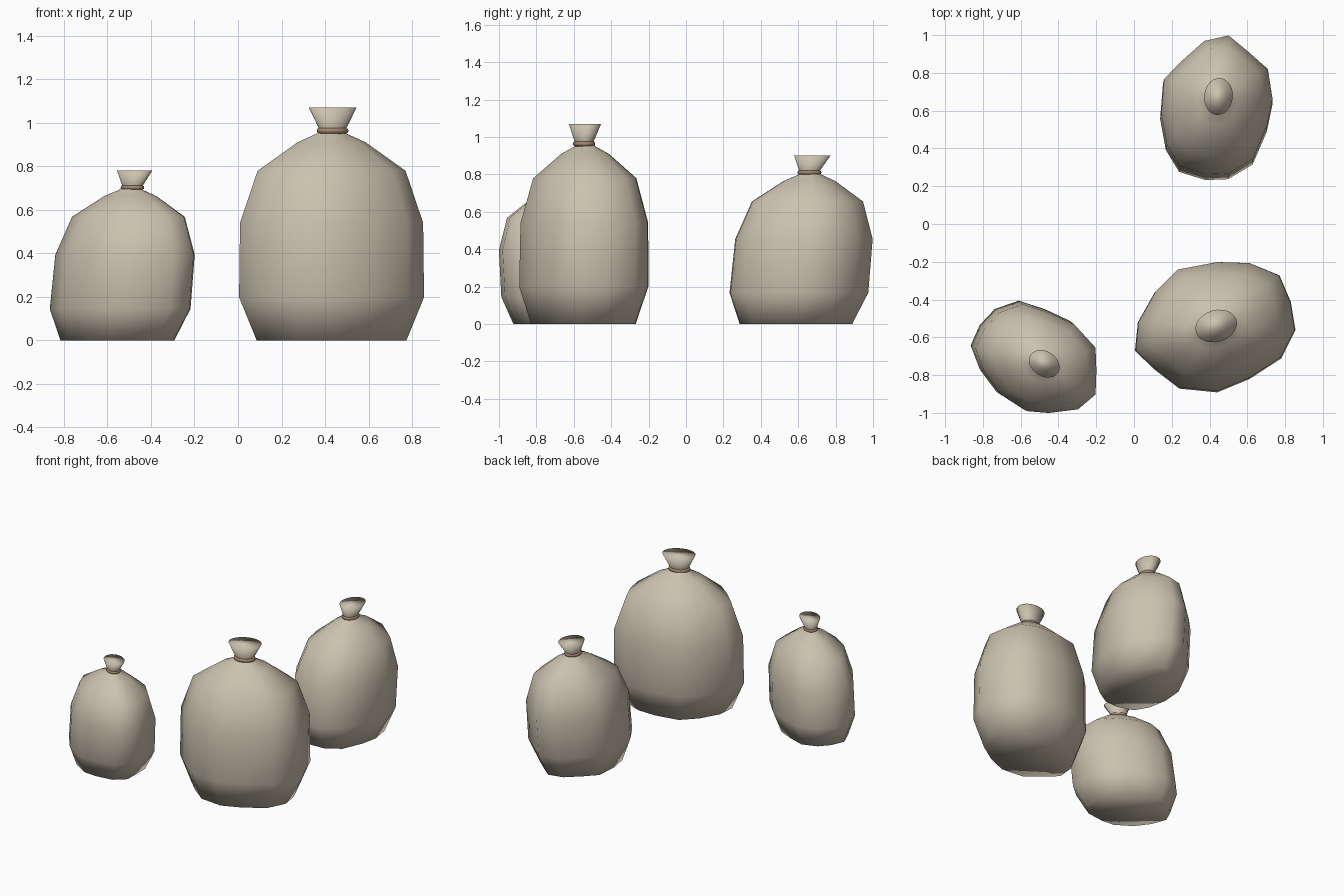
import bpy, bmesh
from math import cos, sin, tau, radians
from mathutils import Vector

if "Cube" in bpy.data.objects:
    bpy.data.objects.remove(bpy.data.objects["Cube"])


def material(name, col):
    m = bpy.data.materials.new(name)
    m.diffuse_color = (*col, 1)
    m.use_nodes = True
    m.node_tree.nodes["Principled BSDF"].inputs["Base Color"].default_value = m.diffuse_color
    return m


CLOTH = material("cloth", (0.60, 0.54, 0.43))
CORD = material("cord", (0.36, 0.24, 0.16))


def loft(name, rings, mat, closed=False):
    """Skin a stack of rings; cap the ends, or join last to first if closed."""
    bm = bmesh.new()
    vs = [[bm.verts.new(p) for p in r] for r in rings]
    n = len(vs[0])
    pairs = list(zip(vs, vs[1:])) + ([(vs[-1], vs[0])] if closed else [])
    for a, b in pairs:
        for i in range(n):
            j = (i + 1) % n
            bm.faces.new((a[i], a[j], b[j], b[i]))
    if not closed:
        bm.faces.new(vs[0])
        bm.faces.new(vs[-1])
    bmesh.ops.recalc_face_normals(bm, faces=bm.faces)
    for f in bm.faces:
        f.smooth = True
    me = bpy.data.meshes.new(name)
    bm.to_mesh(me)
    bm.free()
    me.materials.append(mat)
    bpy.context.collection.objects.link(bpy.data.objects.new(name, me))


def ellipse(c, z, a, b, angle, n=24):
    ca, sa = cos(angle), sin(angle)
    pts = [(a * cos(tau * i / n), b * sin(tau * i / n)) for i in range(n)]
    return [(c.x + x * ca - y * sa, c.y + x * sa + y * ca, z) for x, y in pts]


# height fraction and outline scale of each body ring
BODY = [(0, .81), (.185, 1), (.505, .99), (.728, .80), (.85, .37), (.887, .165), (.905, .12)]


def sack(tag, h, c, lean, shrink, outline, neck, top, a, b, deg):
    c, lean, neck, top = map(Vector, (c, lean, neck, top))
    ang = radians(deg)
    # lumpy bag body
    rings = []
    for t, s in BODY:
        o = c + lean * (t - .35)
        rings.append([(o.x + (x - c.x) * s * shrink[0],
                       o.y + (y - c.y) * s * shrink[1], t * h) for x, y in outline])
    loft(tag + "_body", rings, CLOTH)
    # cord tied round the neck
    tube = [ellipse(neck, h * (.9 + .012 * sin(tau * k / 8)),
                    a * (.56 + .1 * cos(tau * k / 8)), b * (.58 + .12 * cos(tau * k / 8)), ang)
            for k in range(8)]
    loft(tag + "_cord", tube, CORD, closed=True)
    # flared gathered mouth
    loft(tag + "_mouth", [ellipse(neck, h * .885, a * .53, b * .55, ang),
                          ellipse(neck, h * .908, a * .56, b * .58, ang),
                          ellipse(top, h, a, b, ang)], CLOTH)


sack("large_sack", 1.07, (.43, -.545), (.0, .01), (1, 1),
     [(.005, -.67), (.11, -.77), (.24, -.87), (.44, -.89), (.61, -.82), (.78, -.71), (.855, -.56),
      (.83, -.41), (.77, -.27), (.61, -.205), (.44, -.2), (.23, -.24), (.11, -.36), (.02, -.52)],
     (.435, -.545), (.435, -.54), .112, .084, 17)
sack("small_sack", .78, (-.53, -.705), (.07, -.05), (.98, .985),
     [(-.86, -.65), (-.81, -.78), (-.72, -.9), (-.58, -.99), (-.46, -1), (-.3, -.98), (-.205, -.9),
      (-.2, -.77), (-.205, -.645), (-.32, -.52), (-.46, -.455), (-.6, -.41), (-.73, -.455), (-.81, -.54)],
     (-.485, -.735), (-.475, -.74), .087, .066, -33)
sack("medium_sack", .9, (.4375, .6175), (.01, .085), (1, .97),
     [(.14, .57), (.17, .4), (.24, .28), (.38, .235), (.5, .24), (.63, .32), (.705, .5),
      (.735, .65), (.71, .815), (.6, .915), (.5, 1), (.37, .97), (.25, .86), (.155, .76)],
     (.443, .66), (.447, .675), .098, .076, 83)
